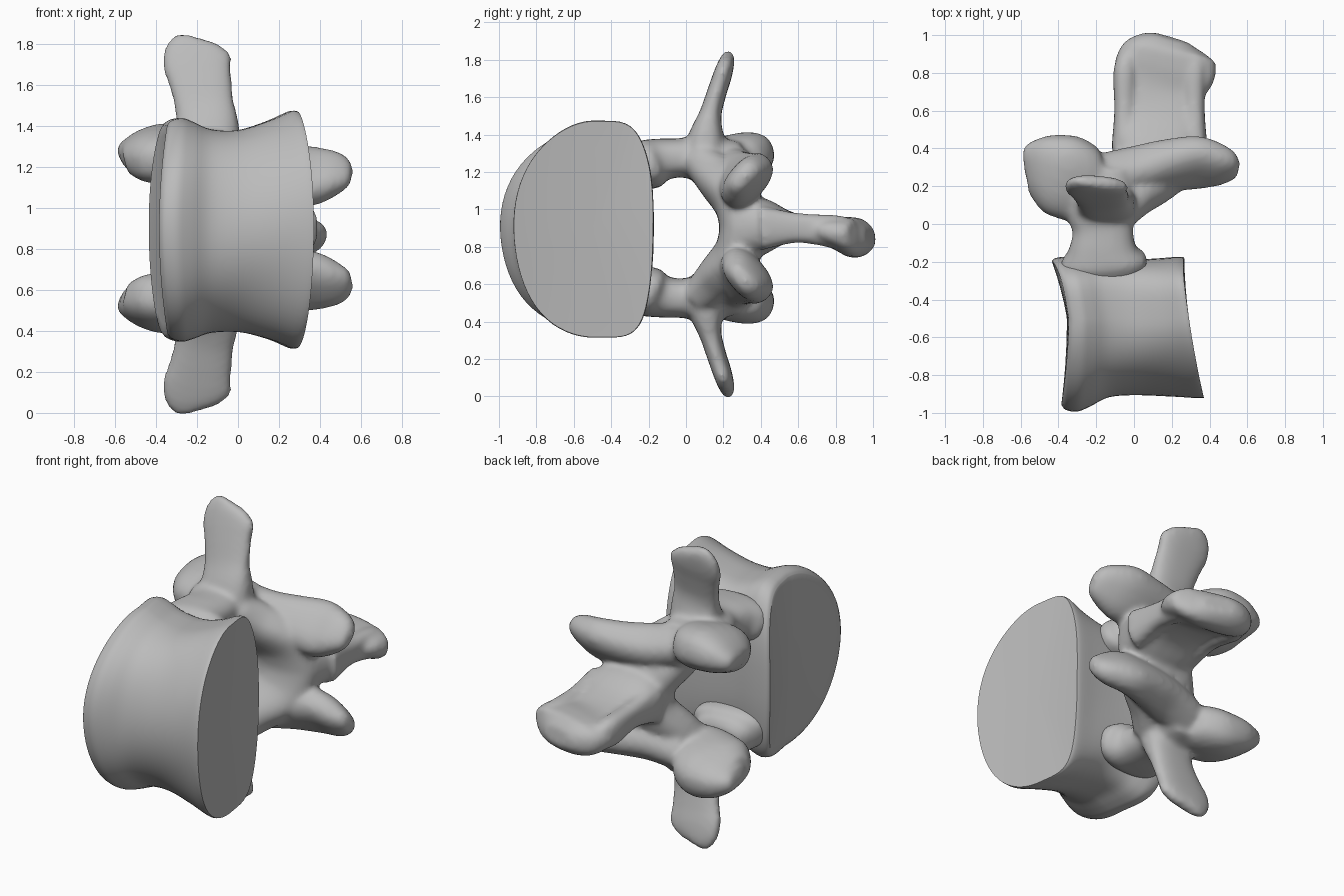
import bpy, bmesh, math
from mathutils import Vector

cube = bpy.data.objects.get("Cube")
if cube:
    bpy.data.objects.remove(cube, do_unlink=True)

MID = 0.9    # height of the plane the paired parts mirror about

bone = bpy.data.materials.new("bone_grey")
bone.use_nodes = True
bone.diffuse_color = (0.5, 0.5, 0.5, 1)
bone.node_tree.nodes["Principled BSDF"].inputs["Base Color"].default_value = (0.5, 0.5, 0.5, 1)


def make_object(name, bm):
    bmesh.ops.recalc_face_normals(bm, faces=bm.faces)
    mesh = bpy.data.meshes.new(name)
    bm.to_mesh(mesh)
    bm.free()
    mesh.materials.append(bone)
    obj = bpy.data.objects.new(name, mesh)
    bpy.context.collection.objects.link(obj)
    return obj


def skin(bm, rings):
    """Bridge rings of points into a closed tube."""
    rows = [[bm.verts.new(p) for p in ring] for ring in rings]
    n = len(rows[0])
    for a, b in zip(rows, rows[1:]):
        for i in range(n):
            j = (i + 1) % n
            bm.faces.new((a[i], a[j], b[j], b[i]))
    bm.faces.new(rows[0][::-1])
    bm.faces.new(rows[-1])


def spow(v, p):
    return math.copysign(abs(v) ** p, v)


def spline(points, steps=5):
    """Catmull-Rom interpolation of number tuples."""
    pts = [points[0]] + points + [points[-1]]
    out = []
    for k in range(len(points) - 1):
        for s in range(steps):
            t = s / steps
            out.append([0.5 * (2 * b + (c - a) * t + (2 * a - 5 * b + 4 * c - d) * t * t
                               + (3 * b - a - 3 * c + d) * t ** 3)
                        for a, b, c, d in zip(*pts[k:k + 4])])
    return out + [list(points[-1])]


def limb(bm, sections, wide, side=1, sides=24):
    """Sections are x, y, height from MID, half width, half thickness."""
    secs = spline([(x, y, MID + side * h, w, t) for x, y, h, w, t in sections])
    wide = Vector((wide[0], wide[1], wide[2] * side))
    centres = [Vector(s[:3]) for s in secs]
    rings = []
    for i, s in enumerate(secs):
        tangent = (centres[min(i + 1, len(secs) - 1)] - centres[max(i - 1, 0)]).normalized()
        across = (wide - tangent * wide.dot(tangent)).normalized()
        up = tangent.cross(across)
        rings.append([centres[i]
                      + across * s[3] * spow(math.cos(a), 0.8)
                      + up * s[4] * spow(math.sin(a), 0.8)
                      for a in (2 * math.pi * k / sides for k in range(sides))])
    skin(bm, rings)


# Vertebral body: waisted drum with a flat back and dished, tilted end plates
def body_ring(t, front, back, height, dish=0.0, sides=72):
    ring = []
    for k in range(sides):
        a = 2 * math.pi * k / sides
        c, s = math.cos(a), math.sin(a)
        if c > 0:
            y = -0.5 + 0.325 * back * spow(c, 0.45)
            z = spow(s, 0.75)
        else:
            y = -0.5 + 0.47 * front * c
            z = s
        wobble = 1 + 0.008 * math.sin(5 * a + 7 * t)
        y = -0.5 + (y + 0.5) * wobble
        z = MID - 0.01 + 0.58 * height * z * wobble
        u = (z - MID) / 0.57
        left = -0.385 + 0.05 * u * u - 0.05 * max(0, (y + 0.5) / 0.3)
        right = 0.37 - 0.02 * u * u - 0.14 * (y + 0.92)
        ring.append((left + (right - left) * t + dish, y, z))
    return ring


bm = bmesh.new()
wall = spline([(0, 0.97, 0.93, 0.88), (0.03, 1.03, 0.98, 0.92), (0.11, 1.055, 1, 0.94),
               (0.2, 1, 1, 0.91), (0.34, 0.89, 0.98, 0.855), (0.55, 0.86, 0.97, 0.85),
               (0.78, 0.875, 0.98, 0.92), (0.95, 0.9, 1, 0.995), (1, 0.9, 0.99, 0.995)], 4)
left_plate = [body_ring(0, 0.97 * f, 0.93 * f, 0.88 * f, 0.03 * (1 - f * f))
              for f in (0.05, 0.3, 0.55, 0.75, 0.9)]
right_plate = [body_ring(1, 0.9 * f, 0.99 * f, f, -0.02 * (1 - f * f))
               for f in (0.94, 0.75, 0.5, 0.25, 0.05)]
skin(bm, left_plate + [body_ring(*w) for w in wall] + right_plate)
body = make_object("vertebral_body", bm)

bm = bmesh.new()
for side, tip in ((1, 0.935), (-1, 0.895)):
    # Pedicle bridging body and arch
    limb(bm, [(-0.15, -0.3, 0.3, 0.2, 0.1), (-0.16, -0.2, 0.34, 0.23, 0.135),
              (-0.165, -0.13, 0.365, 0.18, 0.115), (-0.165, -0.03, 0.375, 0.16, 0.105),
              (-0.18, 0.1, 0.37, 0.18, 0.125), (-0.16, 0.28, 0.34, 0.15, 0.12)], (1, 0, 0), side)
    # Transverse process
    limb(bm, [(-0.15, 0.1, 0.34, 0.17, 0.14), (-0.15, 0.11, tip - 0.44, 0.155, 0.095),
              (-0.165, 0.13, tip - 0.33, 0.145, 0.06), (-0.185, 0.165, tip - 0.21, 0.155, 0.052),
              (-0.2, 0.195, tip - 0.12, 0.17, 0.05), (-0.195, 0.215, tip - 0.05, 0.15, 0.042),
              (-0.185, 0.225, tip - 0.01, 0.1, 0.025)], (1, 0, 0.1), side)
    # Superior articular process
    limb(bm, [(-0.08, 0.2, 0.3, 0.1, 0.1), (-0.22, 0.19, 0.34, 0.19, 0.125),
              (-0.36, 0.25, 0.365, 0.225, 0.135), (-0.46, 0.29, 0.365, 0.195, 0.115),
              (-0.54, 0.31, 0.355, 0.14, 0.075), (-0.575, 0.31, 0.345, 0.08, 0.035)],
         (0, 1, 0.25), side)
    # Inferior articular process
    limb(bm, [(-0.15, 0.25, 0.32, 0.12, 0.12), (0.02, 0.28, 0.28, 0.13, 0.125),
              (0.18, 0.31, 0.26, 0.15, 0.115), (0.34, 0.325, 0.255, 0.165, 0.1),
              (0.46, 0.31, 0.265, 0.13, 0.08), (0.53, 0.295, 0.265, 0.085, 0.05),
              (0.555, 0.29, 0.265, 0.04, 0.025)], (0, 0.65, 0.75), side)
    # Lamina sloping back to close the arch
    limb(bm, [(-0.12, 0.09, 0.35, 0.16, 0.1), (-0.04, 0.19, 0.25, 0.19, 0.125),
              (0.08, 0.28, 0.12, 0.22, 0.125), (0.12, 0.31, -0.04, 0.22, 0.125)],
         (1, 0, 0), side)
# Spinous process: broad blade with a thick hooked end
limb(bm, [(0.11, 0.28, 0, 0.22, 0.18), (0.125, 0.42, 0.01, 0.24, 0.15),
          (0.135, 0.55, 0.005, 0.23, 0.085), (0.14, 0.7, -0.01, 0.235, 0.06),
          (0.165, 0.82, -0.03, 0.27, 0.09), (0.175, 0.9, -0.05, 0.25, 0.11),
          (0.185, 0.95, -0.05, 0.19, 0.09), (0.195, 0.985, -0.045, 0.1, 0.05)], (1, 0, 0))
# Thick lips along both edges of the blade
for x in (-0.05, 0.32):
    limb(bm, [(x, 0.4, 0, 0.07, 0.12), (x, 0.6, 0, 0.055, 0.08),
              (x, 0.8, -0.02, 0.06, 0.09), (x + 0.02, 0.88, -0.04, 0.05, 0.08)], (1, 0, 0))
arch = make_object("vertebral_arch_and_processes", bm)

# Fuse the arch parts into one soft continuous bone surface
remesh = arch.modifiers.new("fuse", 'REMESH')
remesh.mode = 'VOXEL'
remesh.voxel_size = 0.016
remesh.use_smooth_shade = True
soften = arch.modifiers.new("soften", 'SMOOTH')
soften.factor = 0.5
soften.iterations = 9

# Smooth shading with a crisp end plate rim
bpy.ops.object.select_all(action='DESELECT')
body.select_set(True)
bpy.context.view_layer.objects.active = body
bpy.ops.object.shade_smooth_by_angle(angle=math.radians(40))
